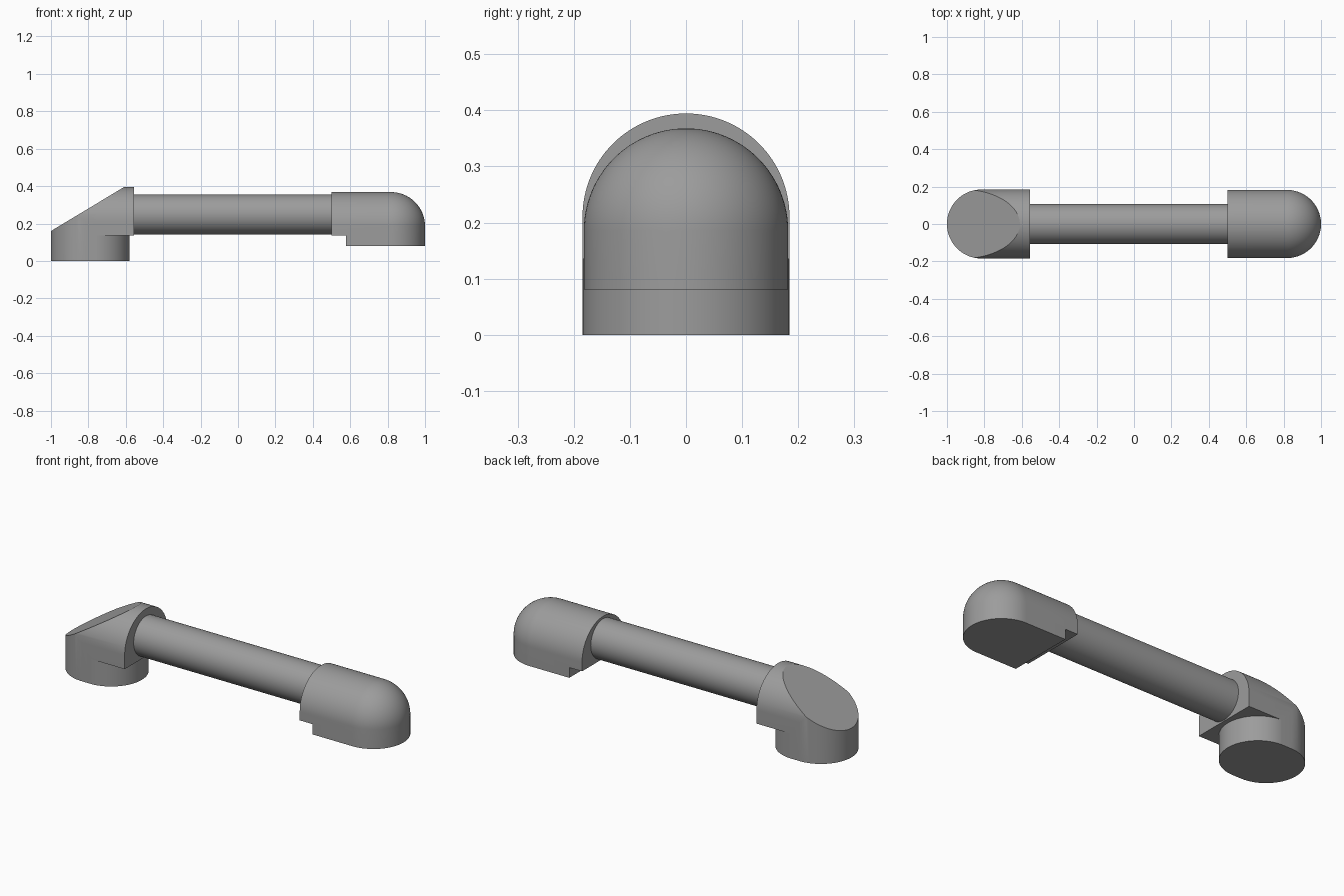
import bpy, bmesh
from math import sin, cos, pi

if "Cube" in bpy.data.objects:
    bpy.data.objects.remove(bpy.data.objects["Cube"])


def arc(cx, cy, r, a0, a1, n=48):
    return [(cx + r * cos(a0 + (a1 - a0) * i / n), cy + r * sin(a0 + (a1 - a0) * i / n))
            for i in range(n + 1)]


def finish(name, bm):
    bmesh.ops.recalc_face_normals(bm, faces=bm.faces)
    me = bpy.data.meshes.new(name)
    bm.to_mesh(me)
    bm.free()
    ob = bpy.data.objects.new(name, me)
    bpy.context.collection.objects.link(ob)
    return ob


def prism(name, outline, axis, lo, hi):
    """Extrude a 2D outline along an axis ('x': y,z  'y': x,z  'z': x,y)."""
    i = 'xyz'.index(axis)
    bm = bmesh.new()

    def ring(t):
        verts = []
        for p in outline:
            c = list(p)
            c.insert(i, t)
            verts.append(bm.verts.new(c))
        return verts
    a, b = ring(lo), ring(hi)
    bm.faces.new(a)
    bm.faces.new(b)
    n = len(a)
    for k in range(n):
        bm.faces.new((a[k], a[(k + 1) % n], b[(k + 1) % n], b[k]))
    return finish(name, bm)


def activate(ob):
    bpy.ops.object.select_all(action='DESELECT')
    ob.select_set(True)
    bpy.context.view_layer.objects.active = ob


def cut(ob, cutter):
    cutter.hide_render = True
    m = ob.modifiers.new("cut", 'BOOLEAN')
    m.operation, m.solver, m.object = 'DIFFERENCE', 'EXACT', cutter
    activate(ob)
    bpy.ops.object.modifier_apply(modifier=m.name)
    bpy.data.objects.remove(cutter)


grey = bpy.data.materials.new("dark_grey")
grey.diffuse_color = (0.333, 0.333, 0.333, 1)
grey.use_nodes = True
grey.node_tree.nodes["Principled BSDF"].inputs["Base Color"].default_value = grey.diffuse_color


def dress(ob):
    ob.data.materials.clear()
    ob.data.materials.append(grey)
    activate(ob)
    bpy.ops.object.shade_smooth_by_angle(angle=pi / 6)


# Left elbow: D-shaped block, rounded over the top, sliced at a slope
R, ZC, END = 0.1845, 0.21, -0.555
elbow = prism("sloped_elbow",
              [(END, R)] + arc(-1 + R, 0, R, pi / 2, 3 * pi / 2) + [(END, -R)], 'z', 0, 0.5)
cut(elbow, prism("arch_cutter",
                 arc(0, ZC, R, pi, 0, 64) + [(0.3, ZC), (0.3, 0.6), (-0.3, 0.6), (-0.3, ZC)],
                 'x', -1.2, -0.4))
cut(elbow, prism("slope_cutter", [(-1.1, 0.0997), (-0.5, 0.461), (-1.1, 0.461)], 'y', -0.4, 0.4))

# Round foot below the elbow, with an overhanging ledge
fr = R + 0.0003
fx = -0.58 - fr
cut(elbow, prism("foot_cutter",
                 arc(fx, 0, fr, -pi / 2, pi / 2) + [(fx, 0.3), (-0.5, 0.3), (-0.5, -0.3), (fx, -0.3)],
                 'z', -0.1, 0.135))
dress(elbow)

# Right cap: half profile swept along one side, round the end and back
r, top, base = 0.182, 0.368, 0.081
profile = [(0, base), (r, base)] + arc(0, top - r, r, 0, pi / 2, 24)
stations = [(0.5, -pi / 2)] + [(1 - r, -pi / 2 + pi * i / 48) for i in range(49)] + [(0.5, pi / 2)]
bm = bmesh.new()
rows = [[bm.verts.new((x + d * cos(a), d * sin(a), z)) for d, z in profile] for x, a in stations]
for p, q in zip(rows, rows[1:]):
    for k in range(len(profile) - 1):
        bm.faces.new((p[k], p[k + 1], q[k + 1], q[k]))
bmesh.ops.remove_doubles(bm, verts=bm.verts, dist=1e-5)
bmesh.ops.dissolve_degenerate(bm, edges=bm.edges, dist=1e-6)
bmesh.ops.holes_fill(bm, edges=[e for e in bm.edges if e.is_boundary], sides=0)
cap = finish("domed_cap", bm)
cut(cap, prism("notch_cutter", [(0.4, 0), (0.577, 0), (0.577, 0.137), (0.4, 0.137)], 'y', -0.4, 0.4))
dress(cap)

# Connecting tube
tube = prism("connecting_tube", arc(0, 0.248, 0.107, 0, 2 * pi, 64)[:-1], 'x', END - 0.02, 0.52)
dress(tube)
